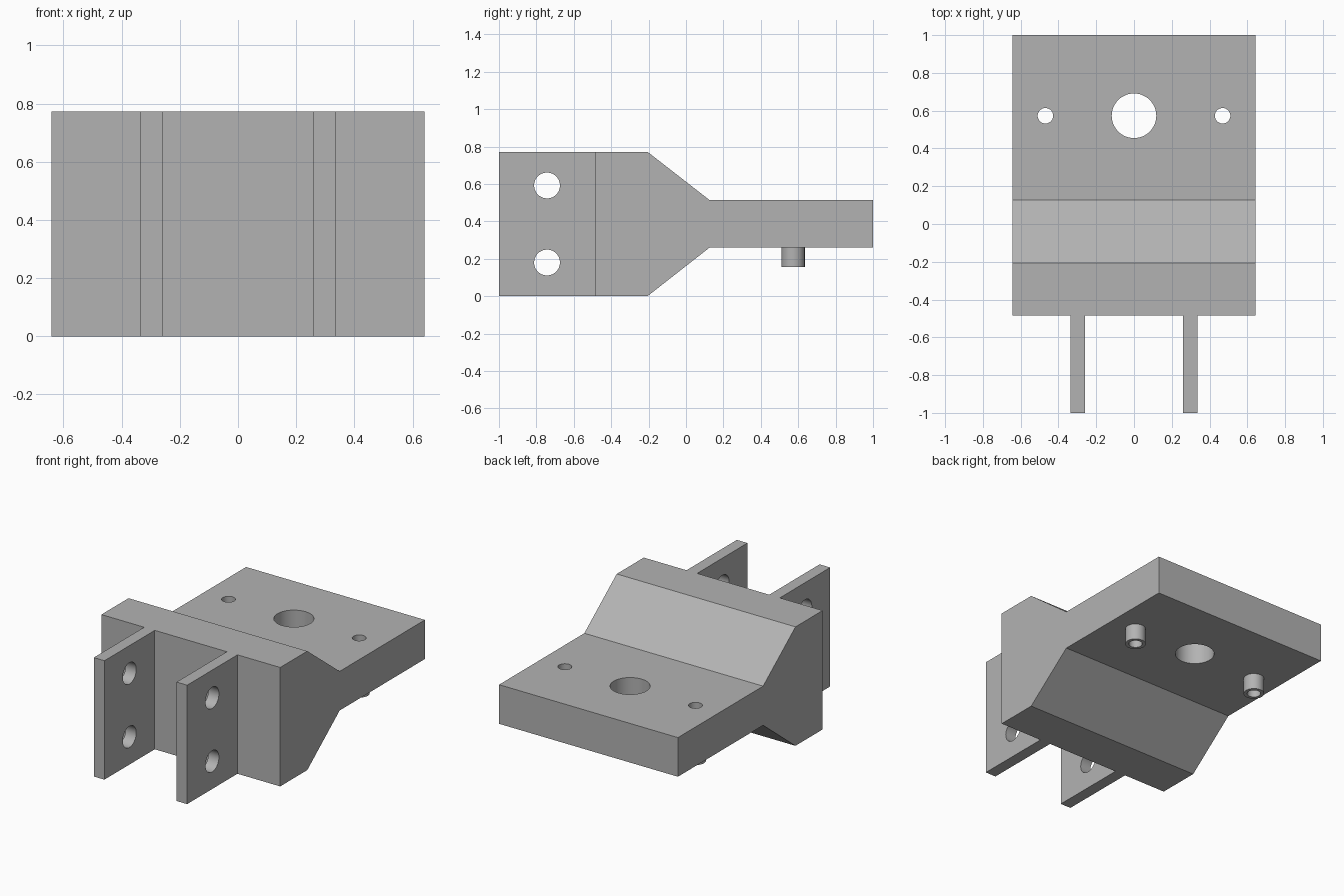
import bpy
import bmesh
import math
from mathutils import Matrix

old = bpy.data.objects.get("Cube")
if old:
    bpy.data.objects.remove(old, do_unlink=True)

grey = bpy.data.materials.new("plain grey")
grey.use_nodes = True
colour = (0.45, 0.45, 0.45, 1)
grey.diffuse_color = colour
grey.node_tree.nodes["Principled BSDF"].inputs["Base Color"].default_value = colour


def make_object(name, bm):
    bmesh.ops.recalc_face_normals(bm, faces=bm.faces[:])
    mesh = bpy.data.meshes.new(name)
    bm.to_mesh(mesh)
    bm.free()
    mesh.materials.append(grey)
    obj = bpy.data.objects.new(name, mesh)
    bpy.context.collection.objects.link(obj)
    return obj


def extrude_profile(name, profile, x0, x1):
    """Sweep a closed (y, z) outline from x0 to x1."""
    bm = bmesh.new()
    face = bm.faces.new([bm.verts.new((x0, y, z)) for y, z in profile])
    swept = bmesh.ops.extrude_face_region(bm, geom=[face])["geom"]
    verts = [v for v in swept if isinstance(v, bmesh.types.BMVert)]
    bmesh.ops.translate(bm, verts=verts, vec=(x1 - x0, 0, 0))
    return make_object(name, bm)


def cylinder(name, centre, radius, length, axis="Z"):
    bm = bmesh.new()
    turn = Matrix.Rotation(math.pi / 2, 4, "Y") if axis == "X" else Matrix()
    bmesh.ops.create_cone(bm, cap_ends=True, segments=48, radius1=radius,
                          radius2=radius, depth=length,
                          matrix=Matrix.Translation(centre) @ turn)
    return make_object(name, bm)


def combine(target, tool, operation):
    """Apply a boolean and discard the tool object."""
    tool.hide_render = True
    mod = target.modifiers.new(operation.lower(), "BOOLEAN")
    mod.operation, mod.object, mod.solver = operation, tool, "EXACT"
    bpy.context.view_layer.objects.active = target
    bpy.ops.object.modifier_apply(modifier=mod.name)
    bpy.data.objects.remove(tool, do_unlink=True)


def smooth(obj):
    bpy.ops.object.select_all(action="DESELECT")
    obj.select_set(True)
    bpy.context.view_layer.objects.active = obj
    bpy.ops.object.shade_smooth_by_angle(angle=math.radians(30))


HALF_WIDTH, HEIGHT = 0.642, 0.772
BLOCK_FRONT, HOLE_Y = -0.484, 0.573
SLAB_BOTTOM, SLAB_TOP = 0.26, 0.514

# Block tapering back into a thinner slab
outline = [(BLOCK_FRONT, 0), (-0.206, 0), (0.126, SLAB_BOTTOM), (1, SLAB_BOTTOM),
           (1, SLAB_TOP), (0.126, SLAB_TOP), (-0.206, HEIGHT), (BLOCK_FRONT, HEIGHT)]
body = extrude_profile("mounting_block", outline, -HALF_WIDTH, HALF_WIDTH)

# Hollow locating pins under the slab, bored right through
for side in (-1, 1):
    x = side * 0.469
    pin_bottom, pin_top = 0.155, 0.3
    pin = cylinder("locating_pin", (x, HOLE_Y, (pin_bottom + pin_top) / 2),
                   0.062, pin_top - pin_bottom)
    combine(body, pin, "UNION")
    combine(body, cylinder("pin_bore", (x, HOLE_Y, 0.4), 0.041, 1), "DIFFERENCE")

# Large central hole in the slab
combine(body, cylinder("centre_bore", (0, HOLE_Y, 0.4), 0.118, 1), "DIFFERENCE")
smooth(body)

# Two upright lugs on the front, each with two cross holes
lug_outline = [(-1, 0), (BLOCK_FRONT, 0), (BLOCK_FRONT, HEIGHT), (-1, HEIGHT)]
for name, side in (("right_lug", -1), ("left_lug", 1)):
    lug = extrude_profile(name, lug_outline, side * 0.259, side * 0.335)
    for z in (0.18, 0.592):
        bore = cylinder("lug_bore", (side * 0.3, -0.743, z), 0.069, 0.4, "X")
        combine(lug, bore, "DIFFERENCE")
    smooth(lug)
